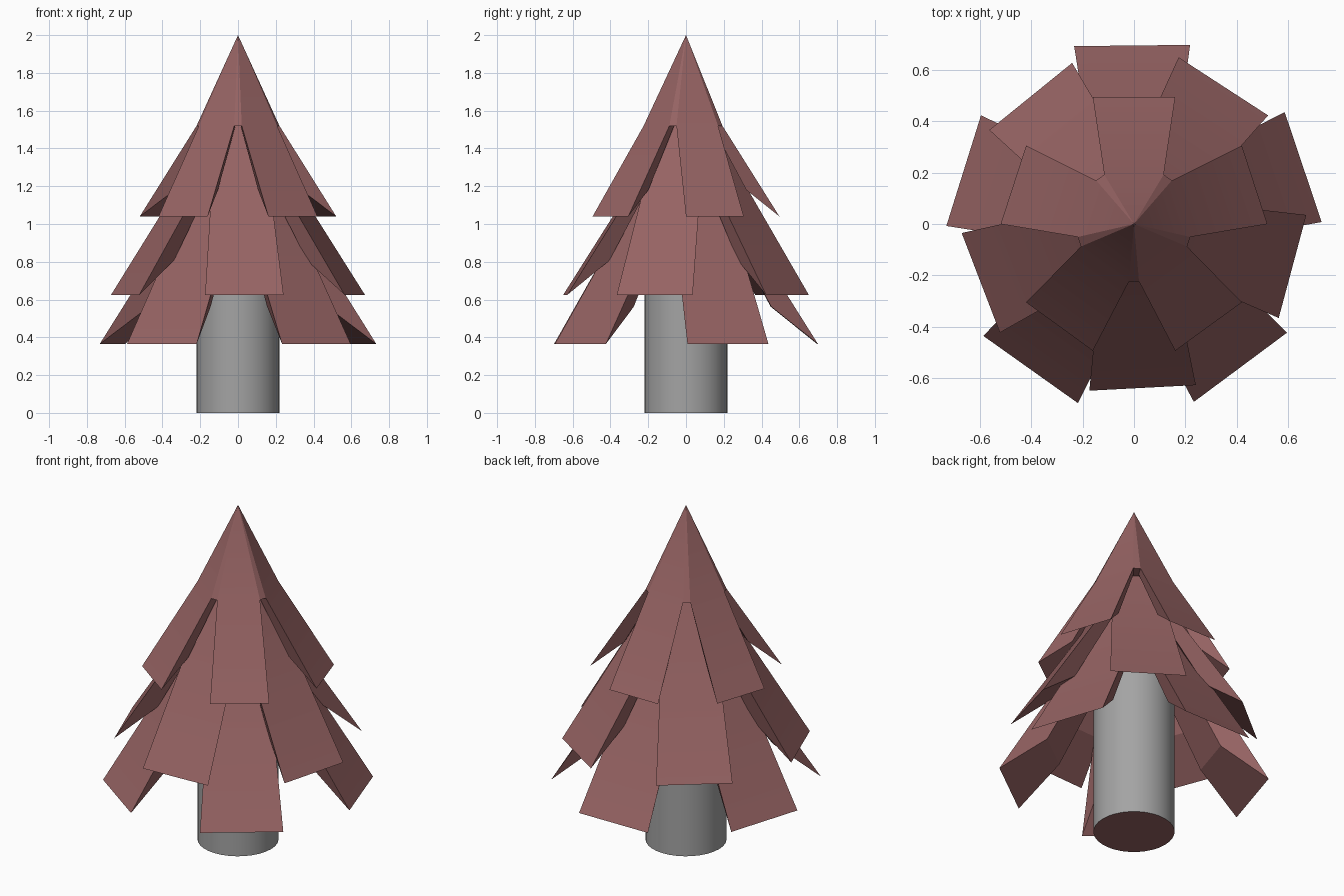
import bpy, bmesh
from math import radians, cos, sin

if "Cube" in bpy.data.objects:
    bpy.data.objects.remove(bpy.data.objects["Cube"])


def material(name, colour):
    m = bpy.data.materials.new(name)
    m.diffuse_color = (*colour, 1)
    m.use_nodes = True
    m.node_tree.nodes["Principled BSDF"].inputs["Base Color"].default_value = m.diffuse_color
    return m


brown = material("brown", (0.305, 0.125, 0.125))
grey = material("grey", (0.37, 0.37, 0.37))


def smooth(ob, angle):
    bpy.ops.object.select_all(action='DESELECT')
    ob.select_set(True)
    bpy.context.view_layer.objects.active = ob
    bpy.ops.object.shade_smooth_by_angle(angle=radians(angle))


def make_object(name, bm, mats):
    bmesh.ops.recalc_face_normals(bm, faces=bm.faces)
    me = bpy.data.meshes.new(name)
    bm.to_mesh(me)
    bm.free()
    for m in mats:
        me.materials.append(m)
    ob = bpy.data.objects.new(name, me)
    bpy.context.collection.objects.link(ob)
    return ob


# One tier of foliage: small cone cap with five hanging wedge-shaped flaps
def tier(name, z, radius, turn):
    s = radius / 0.52
    # flap cross-section: (radius, height, half angle)
    section = [(0.225, 0.48, 31), (0.52, 0.0, 18), (0.335, 0.14, 17.5), (0.16, 0.48, 31)]
    bm = bmesh.new()
    apex = bm.verts.new((0, 0, z + 0.96 * s))
    flaps = []
    for k in range(5):
        mid = 90 + turn + 72 * k
        sides = []
        for sign in (-1, 1):
            side = []
            for r, h, a in section:
                t = radians(mid + sign * a)
                side.append(bm.verts.new((r * s * cos(t), r * s * sin(t), z + h * s)))
            sides.append(side)
        flaps.append(sides)
    for k, (a, b) in enumerate(flaps):
        c = flaps[(k + 1) % 5][0]
        bm.faces.new((apex, a[0], b[0]))
        bm.faces.new((apex, b[0], c[0]))
        for i in range(3):
            bm.faces.new((a[i], a[i + 1], b[i + 1], b[i]))
        bm.faces.new(a)
        bm.faces.new(b[::-1])
        bm.faces.new((b[0], b[3], c[3], c[0]))
    bm.faces.new([v for a, b in flaps for v in (a[3], b[3])])
    smooth(make_object(name, bm, [brown]), 20)


# The middle tier is turned half a step so its flaps fill the gaps
tier("top_foliage", 1.04, 0.52, 0)
tier("middle_foliage", 0.625, 0.673, 39)
tier("bottom_foliage", 0.365, 0.732, 0.6)

# Trunk: grey side with brown end caps
bm = bmesh.new()
bmesh.ops.create_cone(bm, cap_ends=True, segments=32, radius1=0.22, radius2=0.22, depth=1.04)
bmesh.ops.translate(bm, verts=bm.verts, vec=(0, 0, 0.52))
for f in bm.faces:
    f.material_index = 1 if len(f.verts) > 4 else 0
smooth(make_object("trunk", bm, [grey, brown]), 30)
